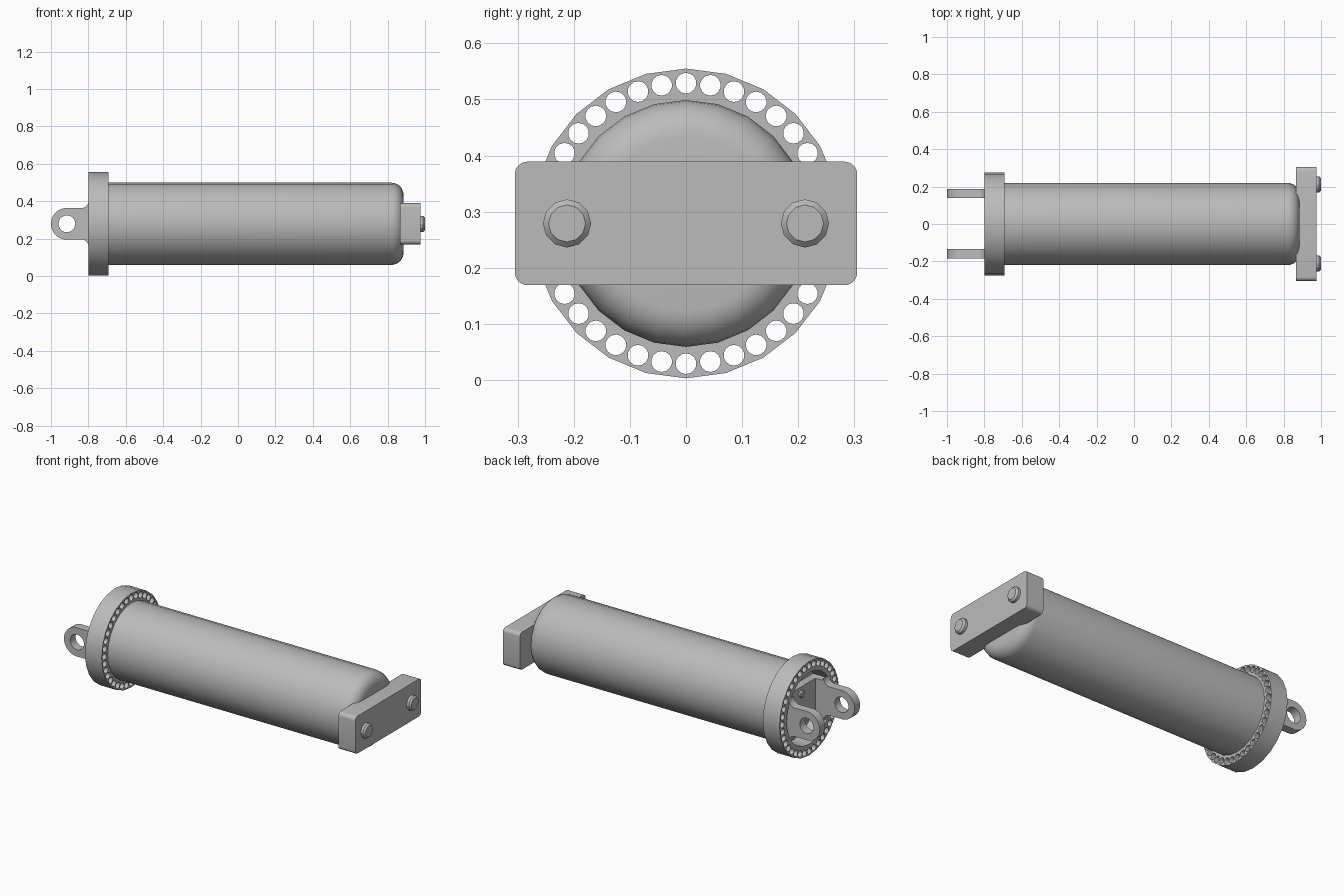
import bpy, bmesh
from math import sin, cos, pi, radians
from mathutils import Matrix

if "Cube" in bpy.data.objects:
    bpy.data.objects.remove(bpy.data.objects["Cube"], do_unlink=True)

grey = bpy.data.materials.new("plain grey")
grey.use_nodes = True
COLOUR = (0.5, 0.5, 0.5, 1)
grey.diffuse_color = COLOUR
grey.node_tree.nodes["Principled BSDF"].inputs["Base Color"].default_value = COLOUR

AXIS_Z = 0.279
# Local (a, b, depth) -> world: outline facing along x, or along y
FACING_X = Matrix(((0, 0, 1, 0), (1, 0, 0, 0), (0, 1, 0, AXIS_Z), (0, 0, 0, 1)))
FACING_Y = Matrix(((1, 0, 0, 0), (0, 0, -1, 0), (0, 1, 0, AXIS_Z), (0, 0, 0, 1)))


def finish(name, mesh, angle=35):
    ob = bpy.data.objects.new(name, mesh)
    bpy.context.collection.objects.link(ob)
    mesh.materials.clear()
    mesh.materials.append(grey)
    bpy.ops.object.select_all(action="DESELECT")
    ob.select_set(True)
    bpy.context.view_layer.objects.active = ob
    bpy.ops.object.shade_smooth_by_angle(angle=radians(angle))
    return ob


def arc(ca, cb, r, start, end, n):
    """Points on an arc, angles in degrees."""
    steps = [radians(start + (end - start) * i / n) for i in range(n + 1)]
    return [(ca + r * cos(t), cb + r * sin(t)) for t in steps]


def circle(ca, cb, r, n):
    return arc(ca, cb, r, 90, 450, n)[:-1]


def plate(name, loops, matrix, low, high, angle=35):
    """Outline with holes, extruded from low to high along its normal."""
    curve = bpy.data.curves.new(name, "CURVE")
    curve.dimensions = "2D"
    curve.fill_mode = "BOTH"
    curve.extrude = (high - low) / 2
    for pts in loops:
        spline = curve.splines.new("POLY")
        spline.points.add(len(pts) - 1)
        for p, (a, b) in zip(spline.points, pts):
            p.co = (a, b, 0, 1)
        spline.use_cyclic_u = True
    temp = bpy.data.objects.new("outline", curve)
    bpy.context.collection.objects.link(temp)
    graph = bpy.context.evaluated_depsgraph_get()
    mesh = bpy.data.meshes.new_from_object(temp.evaluated_get(graph))
    bpy.data.objects.remove(temp)
    bm = bmesh.new()
    bm.from_mesh(mesh)
    bmesh.ops.remove_doubles(bm, verts=bm.verts, dist=1e-5)
    bm.transform(matrix @ Matrix.Translation((0, 0, (low + high) / 2)))
    bmesh.ops.recalc_face_normals(bm, faces=bm.faces)
    bm.to_mesh(mesh)
    bm.free()
    return finish(name, mesh, angle)


def lathe(name, profile, sides, y=0, z=0, angle=35):
    """Closed solid turned about the x direction from (x, radius) points."""
    bm = bmesh.new()
    rings = []
    for x, r in profile:
        rings.append([bm.verts.new((x, y + a, AXIS_Z + z + b))
                      for a, b in circle(0, 0, r, sides)])
    for lower, upper in zip(rings, rings[1:]):
        for i in range(sides):
            j = (i + 1) % sides
            bm.faces.new((lower[i], lower[j], upper[j], upper[i]))
    bm.faces.new(rings[0])
    bm.faces.new(rings[-1])
    bmesh.ops.recalc_face_normals(bm, faces=bm.faces)
    mesh = bpy.data.meshes.new(name)
    bm.to_mesh(mesh)
    bm.free()
    return finish(name, mesh, angle)


def rounded_box(w, h, r):
    return (arc(w - r, h - r, r, 0, 90, 5) + arc(r - w, h - r, r, 90, 180, 5)
            + arc(r - w, r - h, r, 180, 270, 5) + arc(w - r, r - h, r, 270, 360, 5))


# Cylinder body with a rounded closed end
lathe("cylinder_body", [(-0.70, 0.22)] + arc(0.82, 0.155, 0.065, 90, 0, 6), 24)

# Flange ring pierced by a circle of bolt holes
holes = [circle(0.25 * sin(i * pi / 18), 0.25 * cos(i * pi / 18), 0.0185, 14)
         for i in range(36)]
plate("flange_ring", [circle(0, 0, 0.276, 24), circle(0, 0, 0.21, 24)] + holes,
      FACING_X, -0.80, -0.692, 20)

# Clevis: two eye lugs joined by a plate inside the flange recess
top = [(-0.70, 0.11), (-0.79, 0.11)] + arc(-0.84, 0.125, 0.042, 0, -80, 6)
eye = arc(-0.915, 0, 0.085, 98, 262, 16)
bottom = [(a, -b) for a, b in reversed(top)]
for side, y in (("left", 0.163), ("right", -0.16)):
    plate("clevis_lug_" + side, [top + eye + bottom, circle(-0.915, 0, 0.045, 20)],
          FACING_Y, -y - 0.025, -y + 0.025)
plate("clevis_base", [rounded_box(0.16, 0.11, 0.005)], FACING_X, -0.745, -0.70)
for side, z in (("upper", 0.07), ("lower", -0.07)):
    lathe("clevis_bolt_" + side, [(-0.74, 0.02), (-0.755, 0.02), (-0.76, 0.015)],
          12, z=z)

# Mounting block with chamfered bolt heads at the closed end
plate("mounting_block", [rounded_box(0.305, 0.11, 0.022)], FACING_X, 0.865, 0.975)
for side, y in (("left", 0.212), ("right", -0.212)):
    lathe("block_bolt_" + side, [(0.97, 0.043), (0.99, 0.043), (1.0, 0.033)],
          12, y=y, angle=25)
